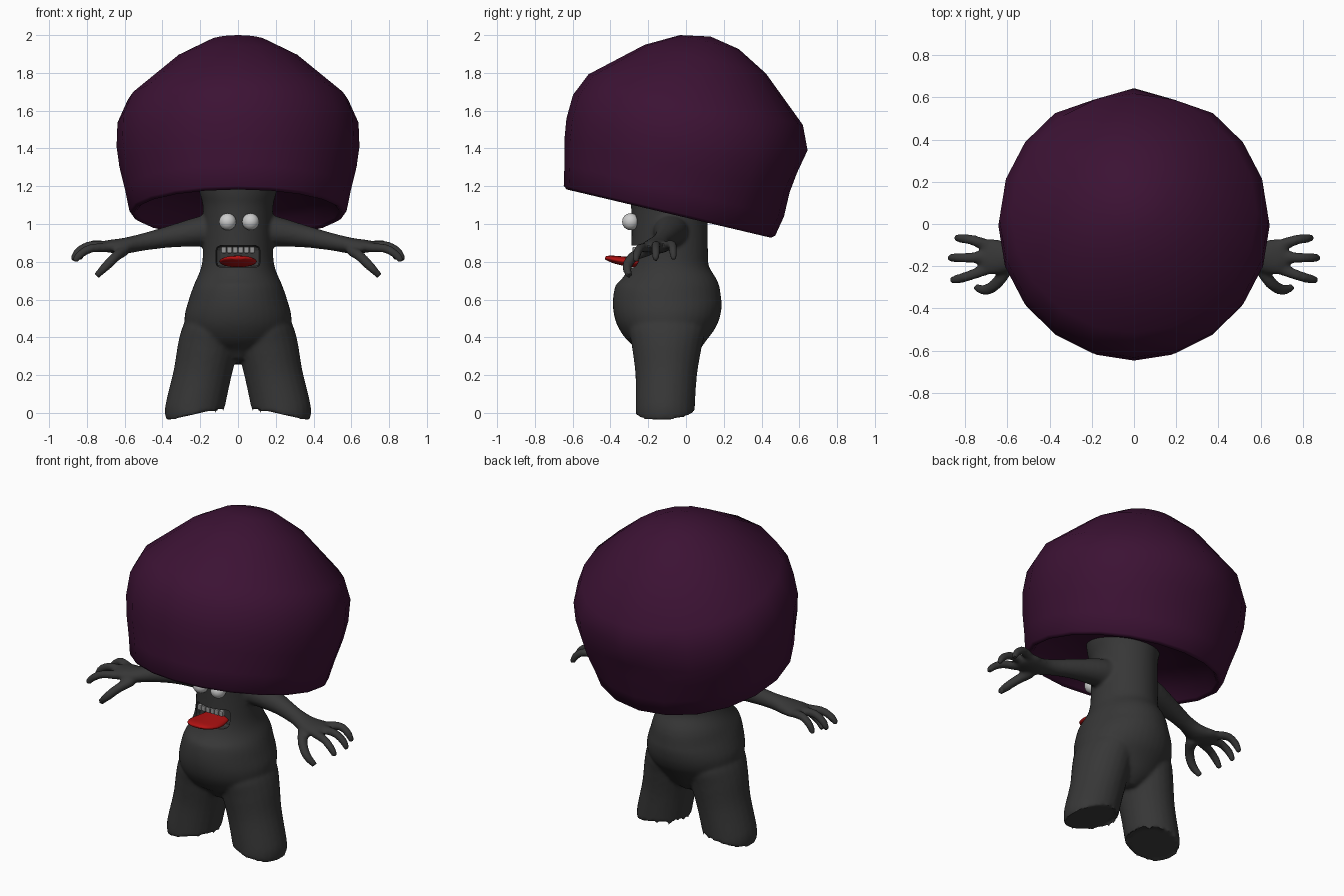
import bpy, bmesh, math
from mathutils import Vector, Matrix

cube = bpy.data.objects.get("Cube")
if cube:
    bpy.data.objects.remove(cube, do_unlink=True)


def material(name, rgb, rough=0.6):
    m = bpy.data.materials.new(name)
    m.use_nodes = True
    m.diffuse_color = (*rgb, 1)
    bsdf = m.node_tree.nodes["Principled BSDF"]
    bsdf.inputs["Base Color"].default_value = (*rgb, 1)
    bsdf.inputs["Roughness"].default_value = rough
    return m


charcoal = material("charcoal skin", (0.038, 0.038, 0.038))
plum = material("dark plum cap", (0.045, 0.006, 0.034))
red = material("tongue red", (0.45, 0.006, 0.006))
white = material("eye white", (0.6, 0.6, 0.6))
grey = material("tooth grey", (0.3, 0.3, 0.3))


def finish(bm, name, mat, smooth=True):
    bmesh.ops.recalc_face_normals(bm, faces=bm.faces)
    for f in bm.faces:
        f.smooth = smooth
    me = bpy.data.meshes.new(name)
    bm.to_mesh(me)
    bm.free()
    me.materials.append(mat)
    ob = bpy.data.objects.new(name, me)
    bpy.context.collection.objects.link(ob)
    return ob


def spline(pts, steps):
    """Catmull-Rom samples through stations of any dimension."""
    out = []
    for i in range(len(pts) - 1):
        a, b, c, d = (pts[min(max(i + k, 0), len(pts) - 1)] for k in (-1, 0, 1, 2))
        for s in range(steps):
            t = s / steps
            out.append([0.5 * (2 * q + (r - p) * t + (2 * p - 5 * q + 4 * r - w) * t * t
                               + (3 * q - p - 3 * r + w) * t ** 3)
                        for p, q, r, w in zip(a, b, c, d)])
    return out + [list(pts[-1])]


def loft(bm, stations, side, sx=1, steps=4, n=24):
    """Closed tube through (x, y, z, radius along side, other radius)."""
    st = spline(stations, steps)
    centres = [Vector((s[0] * sx, s[1], s[2])) for s in st]
    rings = []
    for i, s in enumerate(st):
        t = (centres[min(i + 1, len(st) - 1)] - centres[max(i - 1, 0)]).normalized()
        u = Vector(side)
        u = (u - t * u.dot(t)).normalized()
        v = t.cross(u)
        angles = [math.tau * k / n for k in range(n)]
        rings.append([bm.verts.new(centres[i] + u * s[3] * math.cos(a) + v * s[4] * math.sin(a))
                      for a in angles])
    for a, b in zip(rings, rings[1:]):
        for k in range(n):
            bm.faces.new((a[k], a[(k + 1) % n], b[(k + 1) % n], b[k]))
    bm.faces.new(rings[0][::-1])
    bm.faces.new(rings[-1])


def rounded_box(bm, centre, size, bevel):
    mat = Matrix.Translation(centre) @ Matrix.Diagonal((*size, 1))
    vs = bmesh.ops.create_cube(bm, size=1, matrix=mat)["verts"]
    edges = list({e for v in vs for e in v.link_edges})
    bmesh.ops.bevel(bm, geom=edges, offset=bevel, segments=2, affect='EDGES', profile=0.5)


# Body: torso, legs, arms and hands fused into one skin
X, Y = (1, 0, 0), (0, 1, 0)
bm = bmesh.new()
loft(bm, [(0, -.11, .27, .06, .1), (0, -.1, .34, .2, .17), (0, -.1, .43, .27, .245),
          (0, -.1, .51, .283, .28), (0, -.098, .6, .26, .288), (0, -.09, .68, .232, .268),
          (0, -.09, .77, .195, .215), (0, -.087, .87, .185, .203), (0, -.087, 1.08, .185, .203),
          (0, -.09, 1.17, .205, .215), (0, -.09, 1.24, .22, .22)], X, n=40)

fingers = [
    [(.70, -.10, .885, .03, .026), (.77, -.075, .89, .025, .024),
     (.82, -.068, .855, .023, .022), (.843, -.066, .81, .016, .016)],
    [(.70, -.155, .885, .03, .026), (.79, -.16, .885, .025, .024),
     (.85, -.16, .85, .023, .022), (.875, -.16, .805, .016, .016)],
    [(.69, -.21, .875, .03, .026), (.78, -.245, .87, .025, .024),
     (.84, -.262, .835, .023, .022), (.865, -.266, .80, .016, .016)],
    [(.60, -.20, .86, .035, .03), (.645, -.275, .83, .03, .028),
     (.70, -.312, .775, .027, .025), (.75, -.30, .725, .018, .018)],
]
for s in (1, -1):
    loft(bm, [(.23, -.11, 0, .156, .157), (.228, -.11, .03, .156, .157),
              (.19, -.105, .2, .153, .163), (.16, -.102, .35, .158, .185),
              (.14, -.1, .45, .145, .2), (.12, -.1, .52, .1, .14)], X, s)
    loft(bm, [(.08, -.08, .97, .1, .1), (.2, -.085, .96, .088, .08),
              (.36, -.105, .933, .06, .058), (.5, -.135, .905, .05, .046),
              (.6, -.155, .885, .072, .042), (.68, -.155, .882, .085, .034),
              (.72, -.155, .882, .06, .026)], Y, s)
    for path in fingers:
        loft(bm, path, Y, s, n=12)
body = finish(bm, "body", charcoal)

# Hidden cutter for the open mouth
bm = bmesh.new()
rounded_box(bm, (0, -.3, .828), (.235, .17, .115), .025)
cutter = finish(bm, "mouth_cutter", charcoal, False)
cutter.hide_render = True
cutter.hide_viewport = True
cutter.display_type = 'WIRE'

remesh = body.modifiers.new("fuse", 'REMESH')
remesh.mode = 'VOXEL'
remesh.voxel_size = 0.011
remesh.use_smooth_shade = True
relax = body.modifiers.new("relax", 'SMOOTH')
relax.factor = 0.5
relax.iterations = 6
cut = body.modifiers.new("mouth", 'BOOLEAN')
cut.operation = 'DIFFERENCE'
cut.solver = 'EXACT'
cut.object = cutter
split = body.modifiers.new("crisp_edges", 'EDGE_SPLIT')
split.split_angle = math.radians(45)

# Mushroom cap: revolved profile (radius, height), dented at the back, tilted backwards
profile = [(.25, .12), (.49, .07), (.535, .01), (.555, -.005), (.575, .01), (.597, .12),
           (.628, .25), (.643, .36), (.638, .49), (.583, .615), (.33, .835), (.16, .928)]
SIDES = 20
bm = bmesh.new()
rings = []
for i, (r, h) in enumerate(profile):
    ring = []
    for k in range(SIDES):
        a = math.tau * k / SIDES
        back = math.sin(a)
        dent = 0.95 if back > 0.9 and 0.2 < h < 0.4 else 1
        if 0.9 < back < 0.99 and 0.3 < h < 0.55:
            dent = 0.96
        ring.append(bm.verts.new((r * dent * math.cos(a), r * dent * back, h)))
    rings.append(ring)
for a, b in zip(rings, rings[1:]):
    for k in range(SIDES):
        bm.faces.new((a[k], a[(k + 1) % SIDES], b[(k + 1) % SIDES], b[k]))
for ring, h in ((rings[0], .13), (rings[-1], .958)):
    tip = bm.verts.new((0, 0, h))
    for k in range(SIDES):
        bm.faces.new((ring[k], ring[(k + 1) % SIDES], tip))
cap = finish(bm, "mushroom_cap", plum)
cap.location = (0, -.09, 1.06)
cap.rotation_euler.x = math.radians(-13.3)

# Eyes
for name, x in (("left_eye", .067), ("right_eye", -.055)):
    bm = bmesh.new()
    bmesh.ops.create_uvsphere(bm, u_segments=24, v_segments=16, radius=.045,
                              matrix=Matrix.Translation((x, -.293, 1.012)))
    finish(bm, name, white)

# Upper teeth
bm = bmesh.new()
for k in range(6):
    rounded_box(bm, ((k - 2.5) * .03, -.268, .862), (.028, .03, .034), .006)
finish(bm, "upper_teeth", grey, False)

# Tongue sticking out and curling up at the tip
bm = bmesh.new()
loft(bm, [(0, -.2, .8, .08, .022), (0, -.27, .798, .095, .027), (0, -.34, .805, .098, .024),
          (0, -.4, .816, .075, .017), (0, -.428, .821, .035, .008)], X)
finish(bm, "tongue", red)
